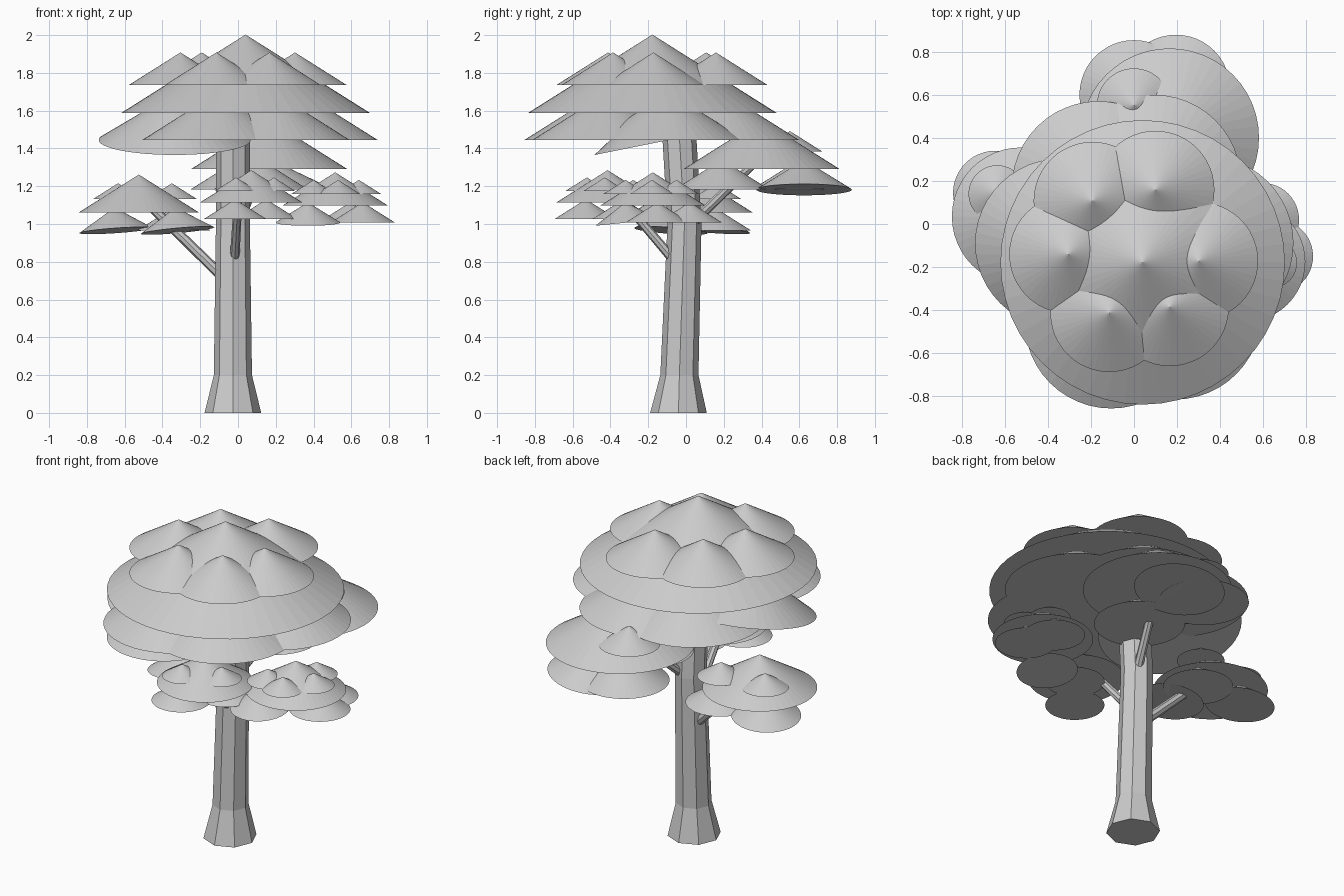
import bpy, bmesh, math
from mathutils import Vector

if "Cube" in bpy.data.objects:
    bpy.data.objects.remove(bpy.data.objects["Cube"])


def cone(name, base, axis, r1, r2, h, sides):
    """Cone or frustum standing on a base centre, pointing along an axis."""
    bm = bmesh.new()
    bmesh.ops.create_cone(bm, cap_ends=True, segments=sides, radius1=r1, radius2=r2, depth=h)
    bmesh.ops.translate(bm, verts=bm.verts[:], vec=(0, 0, h / 2))
    me = bpy.data.meshes.new(name)
    bm.to_mesh(me)
    bm.free()
    ob = bpy.data.objects.new(name, me)
    bpy.context.collection.objects.link(ob)
    ob.location = base
    ob.rotation_euler = Vector((0, 0, 1)).rotation_difference(Vector(axis)).to_euler()
    return ob


def branch(name, p, q, r):
    d = Vector(q) - Vector(p)
    cone(name, p, d, r, r * 0.85, d.length, 8)


def leaf(name, x, y, z, r, sx=0.0, sy=0.0):
    """Foliage cone; sx and sy are the slopes of its base."""
    cone(name, (x, y, z), (-sx, -sy, 1), r, 0, 0.63 * r, 48)


def clump(name, x, y, z, r, upper, lower):
    """Main cone with small cones set into its top and medium cones below."""
    leaf(name + "_foliage", x, y, z, r)
    for i, (px, py, *tilt) in enumerate(upper):
        leaf(f"{name}_upper_foliage_{i}", px, py, z + 0.225 * r, 0.415 * r, *tilt)
    for i, (px, py, *tilt) in enumerate(lower):
        leaf(f"{name}_lower_foliage_{i}", px, py, z - 0.05 - 0.14 * r, 0.61 * r, *tilt)


def ring(d, angles):
    """Points around the crown axis."""
    return [(d * math.cos(math.radians(a)), -0.13 + d * math.sin(math.radians(a)))
            for a in angles]


# trunk with flared foot, lofted from octagons
bm = bmesh.new()
prev = None
for y, z, r in [(-.04, 0, .15), (-.035, .2, .101), (-.008, 1, .09), (-.035, 1.46, .09)]:
    loop = [bm.verts.new((-.027 + r * math.cos(math.tau * i / 8),
                          y + r * math.sin(math.tau * i / 8), z)) for i in range(8)]
    if prev:
        for i in range(8):
            bm.faces.new((prev[i - 1], prev[i], loop[i], loop[i - 1]))
    else:
        bm.faces.new(loop[::-1])
    prev = loop
bm.faces.new(prev)
mesh = bpy.data.meshes.new("trunk")
bm.to_mesh(mesh)
bm.free()
bpy.context.collection.objects.link(bpy.data.objects.new("trunk", mesh))

# branches
branch("left_branch", (-.05, 0, .69), (-.46, .03, 1.09), .029)
branch("front_branch", (-.02, -.04, .78), (0, -.33, 1.12), .026)
branch("back_branch", (0, .03, 1), (.14, .37, 1.33), .026)

# crown: rings of cones about 60 degrees apart, one lower cone tilted forward
clump("crown", .04, -.178, 1.587, .66,
      ring(.305, [71, 129, 182, 248, 303, 352]),
      ring(.34, [74, 119, 252, 304, 7]) + [(-.335, -.09, 0, .2)])

# side clumps
clump("back", .165, .4, 1.29, .415, [(0, .55)],
      [(0, .6), (.195, .625, .12), (.12, .19)])
clump("left", -.525, .035, 1.06, .32, [(-.635, .14), (-.35, .16)],
      [(-.645, .145, .07, -.07), (-.32, -.08, .09, -.07), (-.34, .15)])
clump("front", .07, -.415, 1.115, .27, [(-.01, -.525), (.19, -.43)],
      [(-.015, -.53), (.15, -.33)])
clump("right", .515, -.175, 1.097, .28,
      [(.4, -.28), (.53, -.32), (.64, -.18), (.57, -.05)],
      [(.66, -.15), (.595, .02), (.37, -.31, 0, .1)])
